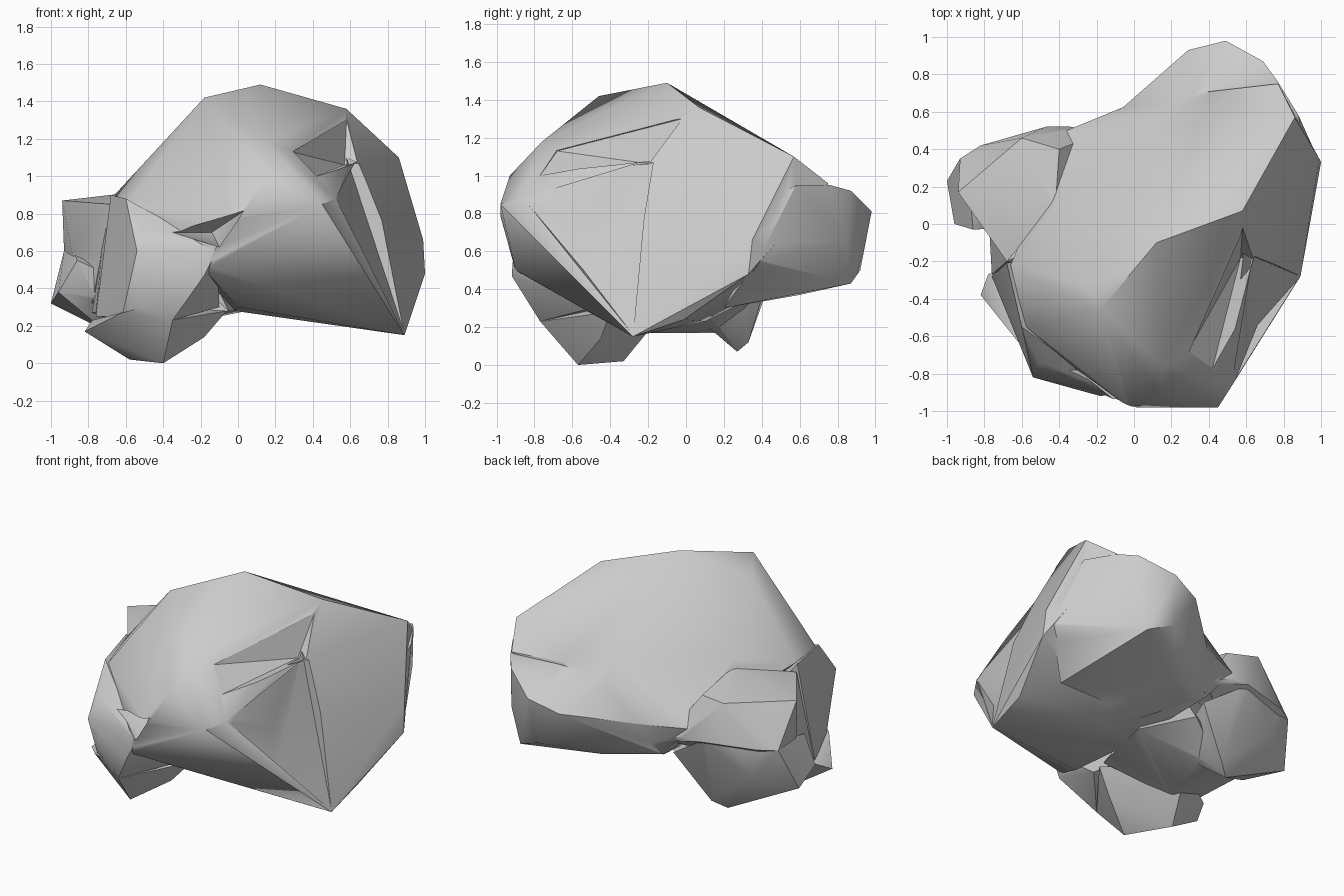
import bpy, bmesh, math

stone = bpy.data.materials.new("grey stone")
stone.diffuse_color = (0.6, 0.6, 0.6, 1)


def hull(name, pts):
    """Faceted chunk: convex hull around a handful of corner points."""
    bm = bmesh.new()
    for p in pts:
        bm.verts.new(p)
    bmesh.ops.convex_hull(bm, input=bm.verts[:])
    loose = [v for v in bm.verts if not v.link_faces]
    bmesh.ops.delete(bm, geom=loose, context='VERTS')
    bmesh.ops.recalc_face_normals(bm, faces=bm.faces[:])
    me = bpy.data.meshes.new(name)
    bm.to_mesh(me)
    bm.free()
    me.materials.append(stone)
    ob = bpy.data.objects.new(name, me)
    bpy.context.collection.objects.link(ob)
    return ob


def combine(target, other, operation):
    """Cut a chunk out of the boulder, or fuse one onto it."""
    m = target.modifiers.new(other.name, 'BOOLEAN')
    m.operation, m.solver, m.object = operation, 'EXACT', other
    bpy.context.view_layer.objects.active = target
    target.select_set(True)
    bpy.ops.object.modifier_apply(modifier=m.name)
    bpy.data.objects.remove(other)


# main boulder: crown, right flank, front lip, back shoulder, underside
body = hull("boulder", [
    (0.12, -0.1, 1.49), (-0.18, -0.46, 1.42), (0.58, 0.07, 1.36), (-0.25, -0.33, 1.31),
    (0.16, -0.76, 1.18), (0.15, -0.93, 1.0), (0.45, -0.98, 0.85), (-0.03, -0.98, 0.78),
    (0.52, -0.87, 0.88), (-0.18, -0.9, 0.5),
    (0.86, 0.57, 1.1), (0.89, 0.5, 0.92), (0.99, 0.35, 0.66), (1.0, 0.33, 0.48),
    (0.89, -0.28, 0.15), (0.9, -0.01, 0.24),
    (0.42, 0.71, 0.97), (0.77, 0.75, 0.96), (0.14, 0.57, 0.98), (0.36, 0.1, 0.23),
    (-0.02, -0.1, 0.28), (0.0, -0.55, 0.3), (-0.36, 0.5, 0.65), (-0.02, 0.64, 0.65),
    (-0.17, 0.48, 0.42), (-0.42, 0.1, 0.98), (-0.66, -0.22, 0.9), (-0.58, -0.55, 0.86)])

# stepped notch on the upper right, shallow hollow below it
combine(body, hull("notch", [
    (0.58, -0.02, 1.3), (0.29, -0.68, 1.13), (0.42, -0.77, 1.0), (0.57, -0.18, 1.06),
    (0.9, -0.2, 1.15), (0.65, -0.9, 1.05), (0.6, -0.8, 1.3), (0.8, -0.1, 1.4)]),
    'DIFFERENCE')
combine(body, hull("hollow", [
    (0.53, -0.86, 0.88), (0.58, -0.15, 1.1), (0.89, -0.28, 0.16), (0.61, -0.5, 0.74),
    (0.66, -0.54, 0.5), (0.9, -0.9, 0.85), (1.0, -0.3, 0.9)]), 'DIFFERENCE')

# lower back bulge
bulge = hull("back_bulge", [
    (0.49, 0.98, 0.81), (0.69, 0.87, 0.92), (0.29, 0.93, 0.74), (0.77, 0.76, 0.95),
    (0.88, 0.58, 0.95), (0.42, 0.72, 0.95), (0.14, 0.57, 0.92), (-0.02, 0.65, 0.64),
    (0.45, 0.92, 0.5), (0.62, 0.87, 0.43), (0.2, 0.6, 0.37), (0.7, 0.85, 0.65),
    (0.89, 0.5, 0.9), (0.97, 0.38, 0.55), (0.75, 0.2, 0.3), (0.1, 0.2, 0.3),
    (-0.16, 0.48, 0.42), (-0.2, 0.5, 0.62)])

# front left cheek under the lip
cheek = hull("front_cheek", [
    (-0.68, -0.21, 0.9), (-0.6, -0.55, 0.88), (-0.51, -0.74, 0.72), (-0.54, -0.82, 0.6),
    (-0.11, -0.91, 0.61), (-0.18, -0.92, 0.47), (-0.35, -0.77, 0.23), (-0.62, -0.6, 0.25),
    (-0.76, -0.28, 0.25), (-0.1, -0.5, 0.3), (-0.3, -0.1, 0.4)])

# low front foot
foot = hull("front_foot", [
    (-0.82, -0.38, 0.17), (-0.78, -0.27, 0.23), (-0.62, -0.63, 0.27), (-0.47, -0.72, 0.31),
    (-0.35, -0.77, 0.23), (-0.4, -0.57, 0.0), (-0.58, -0.33, 0.02), (-0.18, -0.45, 0.14),
    (-0.06, -0.4, 0.28), (-0.5, -0.1, 0.3)])

# left rear lump, its small foot, and the belly between the feet
lump = hull("left_lump", [
    (-0.94, 0.17, 0.87), (-0.6, 0.46, 0.87), (-0.4, 0.4, 0.85), (-0.42, 0.1, 0.93),
    (-0.68, -0.2, 0.85), (-0.89, 0.1, 0.6), (-0.93, 0.35, 0.6), (-0.82, 0.42, 0.6),
    (-0.47, 0.52, 0.6), (-0.34, 0.52, 0.6), (-0.17, 0.49, 0.52), (-0.78, 0.02, 0.32)])
rear_foot = hull("left_foot", [
    (-1.0, 0.23, 0.32), (-0.96, 0.0, 0.38), (-0.86, -0.03, 0.55), (-0.88, 0.18, 0.6),
    (-0.93, 0.35, 0.6), (-0.75, 0.4, 0.4), (-0.78, 0.1, 0.23), (-0.5, 0.27, 0.07),
    (-0.42, 0.33, 0.12), (-0.2, 0.42, 0.42), (-0.3, 0.0, 0.3), (-0.47, 0.5, 0.6)])
belly = hull("belly", [
    (-0.76, -0.27, 0.27), (-0.78, 0.08, 0.27), (-0.52, 0.2, 0.17), (-0.5, -0.25, 0.17),
    (-0.05, -0.35, 0.28), (0.05, 0.1, 0.28), (-0.2, 0.35, 0.35), (-0.68, -0.2, 0.85),
    (-0.72, -0.05, 0.7), (-0.3, 0.0, 0.8)])

for part in (bulge, cheek, foot, lump, rear_foot, belly):
    combine(body, part, 'UNION')

# dark recess between the lip and the cheek
combine(body, hull("recess", [
    (-0.35, -0.78, 0.7), (0.04, -0.93, 0.82), (-0.1, -0.9, 0.62), (-0.14, -0.72, 0.7),
    (-0.3, -1.1, 0.7), (0.0, -1.1, 0.8), (-0.1, -1.1, 0.63)]), 'DIFFERENCE')

# smooth over shallow facets, crisp on strong edges
bpy.context.view_layer.objects.active = body
body.select_set(True)
bpy.ops.object.shade_smooth_by_angle(angle=math.radians(35))
